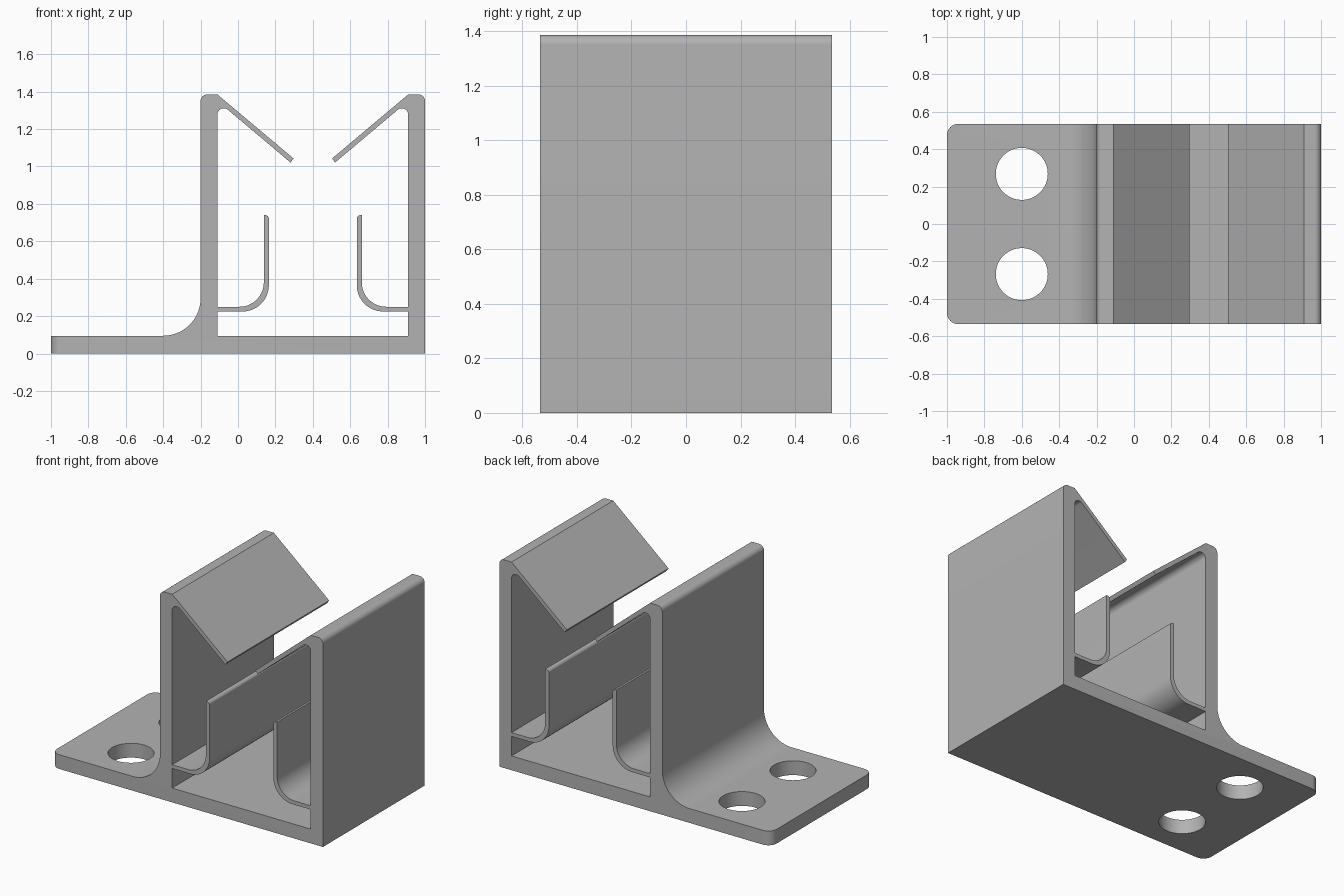
import bpy, bmesh, math
from mathutils import Vector

cube = bpy.data.objects.get("Cube")
if cube:
    bpy.data.objects.remove(cube, do_unlink=True)

DEPTH = 0.535      # half length of the extrusion
MID = 0.4          # centre of the channel
FLOOR = 0.095      # base thickness

grey = bpy.data.materials.new("plain grey")
grey.use_nodes = True
colour = (0.45, 0.45, 0.45, 1)
grey.diffuse_color = colour
grey.node_tree.nodes["Principled BSDF"].inputs["Base Color"].default_value = colour


def fillet(corners):
    """Turn (x, z, radius) corners into an outline with rounded corners."""
    out = []
    for i, (x, z, r) in enumerate(corners):
        p = Vector((x, z))
        if r == 0:
            out.append(p)
            continue
        a = (Vector(corners[i - 1][:2]) - p).normalized()
        b = (Vector(corners[(i + 1) % len(corners)][:2]) - p).normalized()
        half = a.angle(b) / 2
        centre = p + (a + b).normalized() * (r / math.sin(half))
        start = p + a * (r / math.tan(half)) - centre
        end = p + b * (r / math.tan(half)) - centre
        sweep = start.angle(end)
        steps = max(4, round(sweep / math.radians(7)))
        for k in range(steps + 1):
            t = k / steps
            out.append(centre + (start * math.sin((1 - t) * sweep)
                                 + end * math.sin(t * sweep)) / math.sin(sweep))
    return out


# Half of the channel: distance from its centre, height, corner radius
half_channel = [
    (0.51, FLOOR, 0), (0.51, 0.225, 0),
    (0.235, 0.225, 0.14), (0.235, 0.74, 0.02),      # spring finger
    (0.262, 0.74, 0), (0.262, 0.25, 0.13), (0.51, 0.25, 0),
    (0.51, 1.35, 0.034),                            # wall up to the lip
    (0.119, 1.021, 0), (0.103, 1.043, 0),           # sloping lip
    (0.51, 1.385, 0), (0.6, 1.385, 0.035),
]
right_side = [(MID + u, z, r) for u, z, r in half_channel]
left_side = [(MID - u, z, r) for u, z, r in reversed(half_channel)]
flange = [(-0.2, FLOOR, 0.2), (-1, FLOOR, 0), (-1, 0, 0)]
outline = fillet(right_side + [(1, 0, 0)] + flange[::-1] + left_side)

# Extrude the profile along the depth
bm = bmesh.new()
face = bm.faces.new([bm.verts.new((p.x, -DEPTH, p.y)) for p in outline])
extruded = bmesh.ops.extrude_face_region(bm, geom=[face], use_keep_orig=True)
verts = [g for g in extruded["geom"] if isinstance(g, bmesh.types.BMVert)]
bmesh.ops.translate(bm, verts=verts, vec=(0, 2 * DEPTH, 0))

# Round the outer corners of the flange
ends = [e for e in bm.edges
        if all(v.co.x < -0.999 for v in e.verts)
        and abs(e.verts[0].co.z - e.verts[1].co.z) > 0.05]
bmesh.ops.bevel(bm, geom=ends, offset=0.06, offset_type='OFFSET',
                segments=8, profile=0.5, affect='EDGES')
bmesh.ops.recalc_face_normals(bm, faces=bm.faces)
mesh = bpy.data.meshes.new("clip_bracket")
bm.to_mesh(mesh)
bm.free()
mesh.materials.append(grey)
bracket = bpy.data.objects.new("clip_bracket", mesh)
bpy.context.collection.objects.link(bracket)

# Screw holes through the flange
for y in (-0.268, 0.268):
    bpy.ops.mesh.primitive_cylinder_add(vertices=64, radius=0.139, depth=0.4,
                                        location=(-0.6, y, FLOOR / 2))
    cutter = bpy.context.object
    cutter.name = "hole_cutter"
    cutter.hide_render = True
    cutter.data.materials.append(grey)
    bpy.ops.object.select_all(action='DESELECT')
    bracket.select_set(True)
    bpy.context.view_layer.objects.active = bracket
    cut = bracket.modifiers.new("screw_hole", 'BOOLEAN')
    cut.operation = 'DIFFERENCE'
    cut.solver = 'EXACT'
    cut.object = cutter
    bpy.ops.object.modifier_apply(modifier=cut.name)
    bpy.data.objects.remove(cutter, do_unlink=True)

bpy.ops.object.shade_smooth_by_angle(angle=math.radians(30))
